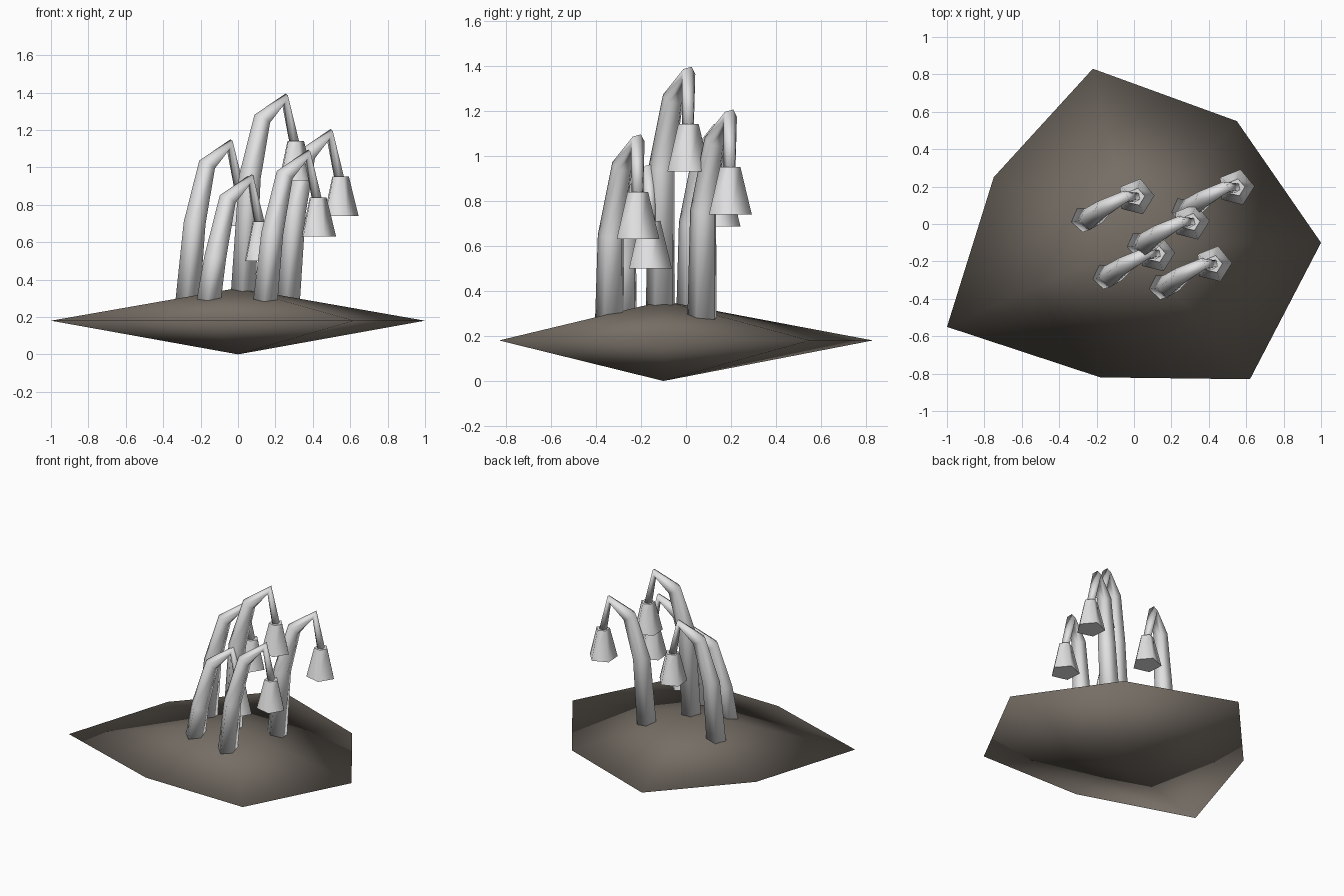
import bpy, bmesh, math
from mathutils import Vector

if "Cube" in bpy.data.objects:
    bpy.data.objects.remove(bpy.data.objects["Cube"])


def material(name, rgb):
    m = bpy.data.materials.new(name)
    m.diffuse_color = (*rgb, 1)
    m.use_nodes = True
    m.node_tree.nodes["Principled BSDF"].inputs["Base Color"].default_value = m.diffuse_color
    return m


EARTH = material("earth_brown", (0.18, 0.155, 0.13))
PALE = material("pale_grey", (0.76, 0.76, 0.77))


def finish(name, bm, mat, angle):
    bmesh.ops.recalc_face_normals(bm, faces=bm.faces)
    me = bpy.data.meshes.new(name)
    bm.to_mesh(me)
    bm.free()
    me.materials.append(mat)
    ob = bpy.data.objects.new(name, me)
    bpy.context.collection.objects.link(ob)
    bpy.ops.object.select_all(action='DESELECT')
    ob.select_set(True)
    bpy.context.view_layer.objects.active = ob
    if angle >= 180:
        bpy.ops.object.shade_smooth()
    else:
        bpy.ops.object.shade_smooth_by_angle(angle=math.radians(angle))
    return ob


def skin(bm, rings):
    """Join equal-length vertex rings with quads and cap both ends."""
    for a, b in zip(rings, rings[1:]):
        n = len(a)
        for i in range(n):
            bm.faces.new((a[i], a[(i + 1) % n], b[(i + 1) % n], b[i]))
    bm.faces.new(rings[0])
    bm.faces.new(rings[-1])


def mound():
    rim = [(1, -.1), (.55, .55), (-.22, .83), (-.75, .25),
           (-1, -.55), (-.18, -.82), (.62, -.83)]
    bm = bmesh.new()
    ring = [bm.verts.new((x, y, .18)) for x, y in rim]
    for z in (.355, 0):
        tip = bm.verts.new((0, -.1, z))
        for i, v in enumerate(ring):
            bm.faces.new((v, ring[(i + 1) % len(ring)], tip))
    finish("mound", bm, EARTH, 180)


def stem(name, points, radii, sides=5):
    bm = bmesh.new()
    pts = [Vector(p) for p in points]
    side = Vector((-.5, .87, 0)).normalized()   # across the bending plane
    rings = []
    for i, (p, r) in enumerate(zip(pts, radii)):
        before = (p - pts[i - 1]).normalized() if i else Vector()
        after = (pts[i + 1] - p).normalized() if i + 1 < len(pts) else Vector()
        t = (before + after).normalized()
        if i == 0:
            t = Vector((0, 0, 1))
        u = (side - t * side.dot(t)).normalized()
        w = t.cross(u)
        rings.append([bm.verts.new(p + r * (math.cos(a) * u + math.sin(a) * w))
                      for a in (math.tau * k / sides for k in range(sides))])
    skin(bm, rings)
    finish(name, bm, PALE, 180)


def bell(name, x, y, z, sides=5):
    bm = bmesh.new()
    rings = [[bm.verts.new((x + r * math.cos(a), y + r * math.sin(a), z + h))
              for a in (math.tau * k / sides + .07 for k in range(sides))]
             for r, h in ((.1, 0), (.048, .21))]
    skin(bm, rings)
    finish(name, bm, PALE, 74)


mound()

# drooping flowers: bell centre x, y and height of the stem's crown
flowers = [(.01, .145, 1.155), (.12, -.16, .97), (.305, .01, 1.40),
           (.425, -.215, 1.10), (.545, .195, 1.21)]
for n, (x, y, top) in enumerate(flowers, 1):
    stem(f"stem_{n}",
         [(x - .28, y - .12, .25),
          (x - .24, y - .115, top - .455),
          (x - .175, y - .065, top - .145),
          (x - .055, y, top - .035),
          (x, y, top - .28)],
         [.07, .062, .05, .034, .028])
    bell(f"bell_{n}", x, y, top - .47)
